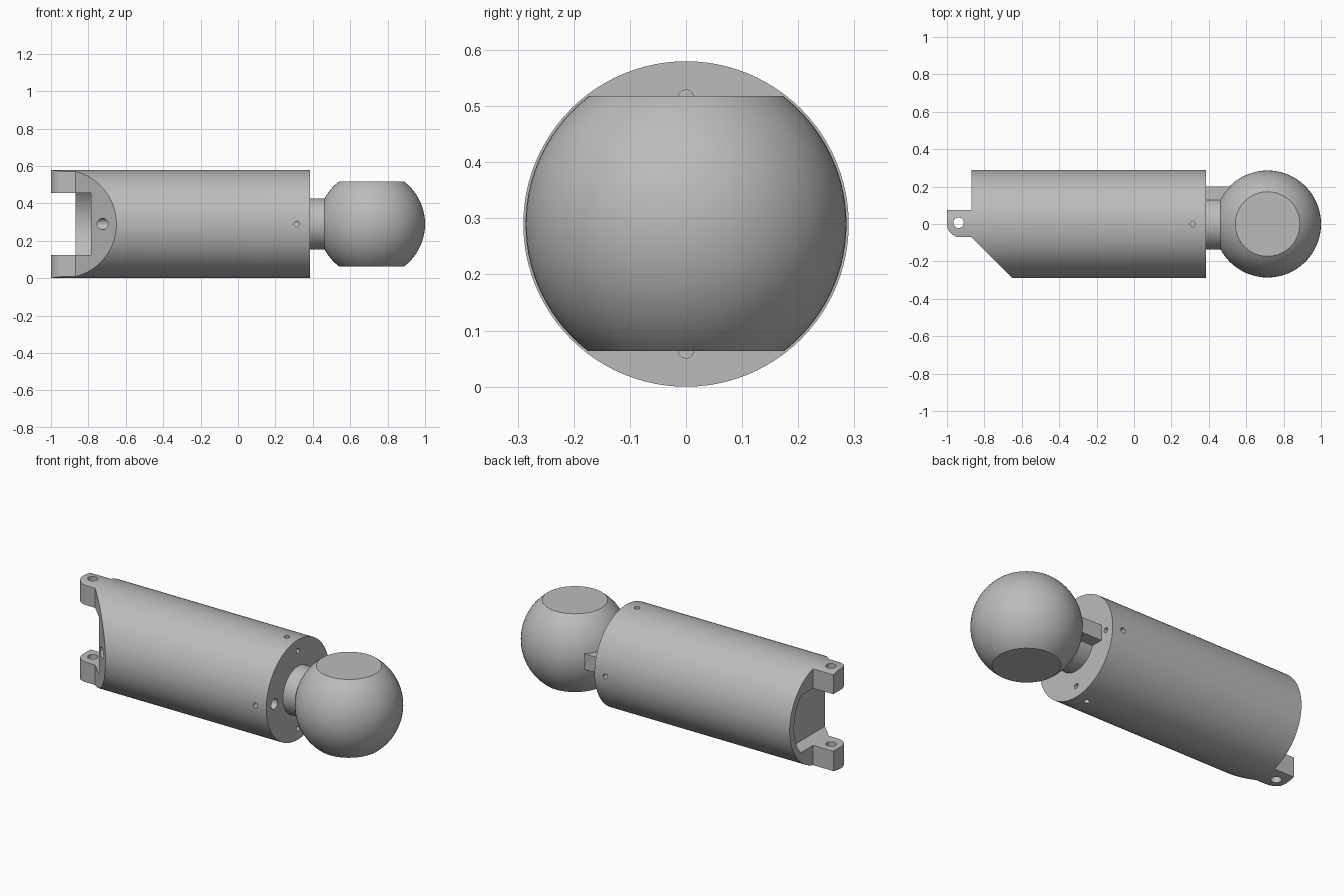
import bpy, bmesh, math
from mathutils import Matrix

if "Cube" in bpy.data.objects:
    bpy.data.objects.remove(bpy.data.objects["Cube"], do_unlink=True)

R = 0.29          # body radius, also the height of the axis
FACE = 0.385      # x of the flat body end beside the ball

grey = bpy.data.materials.new("machined_grey")
grey.use_nodes = True
COLOUR = (0.5, 0.5, 0.5, 1)
grey.diffuse_color = COLOUR
grey.node_tree.nodes["Principled BSDF"].inputs["Base Color"].default_value = COLOUR


def add(name, bm):
    bmesh.ops.recalc_face_normals(bm, faces=bm.faces)
    mesh = bpy.data.meshes.new(name)
    bm.to_mesh(mesh)
    bm.free()
    mesh.materials.append(grey)
    ob = bpy.data.objects.new(name, mesh)
    bpy.context.collection.objects.link(ob)
    return ob


def rod(name, start, end, radius, axis, u, v, sides=24):
    """Cylinder along an axis; u and v are its other two coordinates."""
    turn = {"x": Matrix.Rotation(math.pi / 2, 4, "Y"),
            "y": Matrix.Rotation(math.pi / 2, 4, "X"), "z": Matrix()}[axis]
    mid = (start + end) / 2
    place = {"x": (mid, u, v), "y": (u, mid, v), "z": (u, v, mid)}[axis]
    bm = bmesh.new()
    bmesh.ops.create_cone(bm, cap_ends=True, segments=sides, radius1=radius, radius2=radius,
                          depth=end - start, matrix=Matrix.Translation(place) @ turn)
    return add(name, bm)


def box(name, low, high):
    bm = bmesh.new()
    mid = [(a + b) / 2 for a, b in zip(low, high)]
    size = [b - a for a, b in zip(low, high)]
    bmesh.ops.create_cube(bm, size=1, matrix=Matrix.Translation(mid) @ Matrix.Diagonal((*size, 1)))
    return add(name, bm)


def prism(name, outline, low, high):
    bm = bmesh.new()
    face = bm.faces.new([bm.verts.new((x, y, low)) for x, y in outline])
    grown = bmesh.ops.extrude_face_region(bm, geom=[face])["geom"]
    bmesh.ops.translate(bm, verts=[g for g in grown if isinstance(g, bmesh.types.BMVert)],
                        vec=(0, 0, high - low))
    return add(name, bm)


def combine(ob, tool, operation="DIFFERENCE"):
    mod = ob.modifiers.new("cut", "BOOLEAN")
    mod.operation, mod.solver, mod.object = operation, "EXACT", tool
    bpy.context.view_layer.objects.active = ob
    bpy.ops.object.modifier_apply(modifier=mod.name)
    bpy.data.objects.remove(tool, do_unlink=True)


# Body: round bar trimmed to the lug and chamfer outline
body = rod("body", -1.0, FACE, R, "x", 0, R, 96)
corner = [(-0.93 - 0.07 * math.sin(a), -0.07 * math.cos(a))
          for a in [i * math.pi / 16 for i in range(9)]]
outline = corner + [(-1.0, 0.075), (-0.87, 0.075), (-0.87, 0.4), (0.5, 0.4),
                    (0.5, -0.4), (-0.54, -0.4), (-0.87, -0.07)]
combine(body, prism("trim", outline, -0.2, 0.8), "INTERSECT")

# Recess between the two lugs, with a rounded back wall
recess = rod("recess", -1.2, -0.785, 0.25, "x", 0, R, 64)
combine(recess, box("recess_limit", (-1.3, -0.5, 0.125), (-0.6, 0.5, 0.457)), "INTERSECT")
combine(body, recess)

# Hinge pin hole, cable passage, screw holes around and into the flat end
combine(body, rod("pin_hole", -0.1, 0.7, 0.028, "z", -0.938, 0.007))
combine(body, rod("cable_hole", -1.2, 0.6, 0.03, "x", -0.215, R))
for low, high in ((-0.4, -0.24), (0.24, 0.4)):
    combine(body, rod("side_screw", low, high, 0.015, "y", 0.315, R))
    combine(body, rod("upright_screw", R + low, R + high, 0.015, "z", 0.315, 0))
for y, z in ((0, 0.225), (0, -0.225), (0.235, 0)):
    combine(body, rod("end_screw", 0.345, 0.5, 0.014, "x", y, R + z))

# Ball with flats on top and underneath
bm = bmesh.new()
bmesh.ops.create_uvsphere(bm, u_segments=64, v_segments=48, radius=0.286,
                          matrix=Matrix.Translation((0.714, 0, R)))
ball = add("ball", bm)
combine(ball, box("flats", (0.3, -0.4, 0.064), (1.1, 0.4, 0.518)), "INTERSECT")

# Neck and the key block beside it
neck = rod("neck", FACE - 0.01, 0.52, 0.137, "x", 0, R, 64)
key_block = box("key_block", (FACE - 0.01, 0.05, R - 0.045), (0.53, 0.2, R + 0.045))

for ob in (body, ball, neck, key_block):
    bpy.ops.object.select_all(action="DESELECT")
    ob.select_set(True)
    bpy.context.view_layer.objects.active = ob
    bpy.ops.object.shade_smooth_by_angle(angle=math.radians(25))
